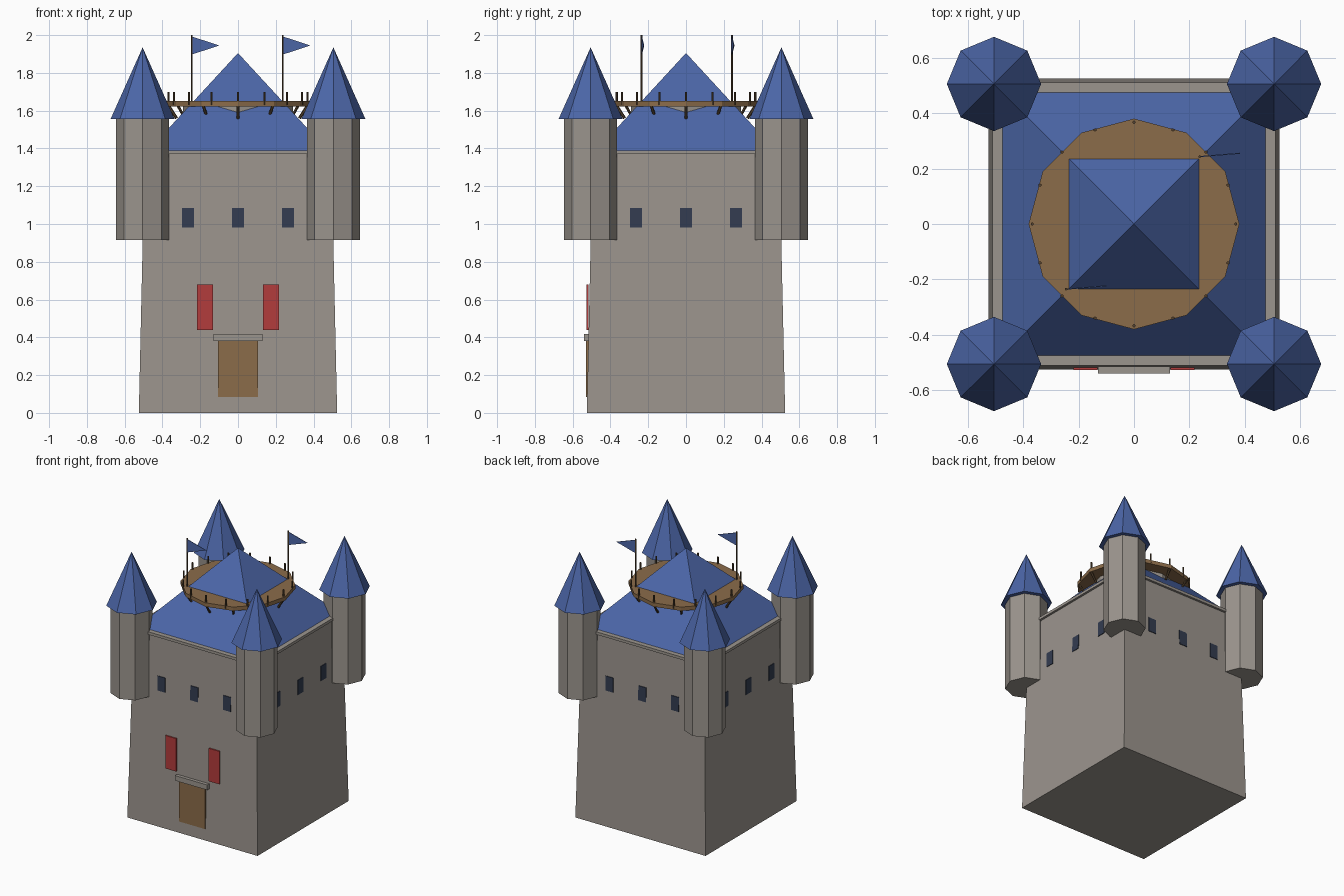
import bpy, bmesh, math
from mathutils import Vector, Matrix

cube = bpy.data.objects.get("Cube")
if cube:
    bpy.data.objects.remove(cube, do_unlink=True)


def material(name, rgb):
    m = bpy.data.materials.new(name)
    m.use_nodes = True
    m.diffuse_color = (*rgb, 1)
    m.node_tree.nodes["Principled BSDF"].inputs["Base Color"].default_value = (*rgb, 1)
    return m


STONE = material("grey stone", (0.33, 0.30, 0.27))
BLUE = material("blue roof", (0.072, 0.133, 0.39))
WOOD = material("brown wood", (0.26, 0.15, 0.068))
DARK = material("dark wood", (0.09, 0.055, 0.027))
RED = material("red cloth", (0.45, 0.045, 0.045))
NAVY = material("dark window", (0.033, 0.045, 0.08))


def finish(name, bm, mat):
    bmesh.ops.recalc_face_normals(bm, faces=bm.faces)
    mesh = bpy.data.meshes.new(name)
    bm.to_mesh(mesh)
    bm.free()
    mesh.materials.append(mat)
    ob = bpy.data.objects.new(name, mesh)
    bpy.context.collection.objects.link(ob)
    return ob


def prism(name, sides, r1, r2, z1, z2, mat, at=(0, 0), turn=0):
    """Upright prism, frustum or pyramid with its first corner at angle turn."""
    bm = bmesh.new()
    bmesh.ops.create_cone(bm, cap_ends=True, segments=sides, radius1=r1, radius2=r2,
                          depth=z2 - z1)
    # corners are rotated so that one lies exactly at the turn angle
    corner = max(bm.verts, key=lambda v: v.co.xy.length).co
    spin = turn - math.atan2(corner.y, corner.x)
    bmesh.ops.rotate(bm, verts=bm.verts, matrix=Matrix.Rotation(spin, 3, 'Z'))
    bmesh.ops.translate(bm, verts=bm.verts, vec=(*at, (z1 + z2) / 2))
    return finish(name, bm, mat)


def square(name, half1, half2, z1, z2, mat):
    k = math.sqrt(2)
    return prism(name, 4, half1 * k, half2 * k, z1, z2, mat, turn=math.pi / 4)


def box(name, lo, hi, mat):
    bm = bmesh.new()
    bmesh.ops.create_cube(bm, size=1)
    lo, hi = Vector(lo), Vector(hi)
    bmesh.ops.scale(bm, verts=bm.verts, vec=hi - lo)
    bmesh.ops.translate(bm, verts=bm.verts, vec=(lo + hi) / 2)
    return finish(name, bm, mat)


def rod(name, a, b, r, mat):
    a, b = Vector(a), Vector(b)
    bm = bmesh.new()
    bmesh.ops.create_cone(bm, cap_ends=True, segments=6, radius1=r, radius2=r,
                          depth=(b - a).length)
    rot = (b - a).to_track_quat('Z', 'Y').to_matrix().to_4x4()
    bmesh.ops.transform(bm, verts=bm.verts, matrix=Matrix.Translation((a + b) / 2) @ rot)
    return finish(name, bm, mat)


# Keep, ledge and main roof
BASE, TAPER = 0.525, 0.0225
square("keep_walls", BASE, BASE - TAPER * 1.37, 0, 1.37, STONE)
square("wall_ledge", 0.51, 0.51, 1.37, 1.39, STONE)
square("main_roof", 0.475, 0, 1.39, 1.905, BLUE)

# Corner towers
for fb, y in (("front", -0.505), ("back", 0.505)):
    for side, x in (("right", -0.505), ("left", 0.505)):
        prism(f"{fb}_{side}_tower", 8, 0.14, 0.14, 0.915, 1.56, STONE, (x, y))
        prism(f"{fb}_{side}_tower_roof", 8, 0.17, 0, 1.555, 1.935, BLUE, (x, y))

# Windows, three on each wall, leaning with the wall
for wall, name in enumerate(("front", "left", "back", "right")):
    turn = Matrix.Rotation(wall * math.pi / 2, 4, 'Z')
    for i in (-1, 0, 1):
        bm = bmesh.new()
        bmesh.ops.create_cube(bm, size=1)
        bmesh.ops.scale(bm, verts=bm.verts, vec=(0.062, 0.009, 0.105))
        lean = Matrix.Rotation(-math.atan(TAPER), 4, 'X')
        place = Matrix.Translation((i * 0.265, -(BASE - TAPER * 1.033), 1.033))
        bmesh.ops.transform(bm, verts=bm.verts, matrix=turn @ place @ lean)
        finish(f"{name}_window_{i + 2}", bm, NAVY)

# Door, lintel and banners
box("door", (-0.105, -0.53, 0.085), (0.105, -0.5, 0.385), WOOD)
box("door_lintel", (-0.13, -0.54, 0.38), (0.13, -0.5, 0.417), STONE)
for side, x in (("right", -0.175), ("left", 0.175)):
    box(f"{side}_banner", (x - 0.043, -0.526, 0.44), (x + 0.043, -0.517, 0.68), RED)

# Round gallery through the roof
prism("gallery_drum", 12, 0.29, 0.29, 1.56, 1.63, STONE)
prism("gallery_floor", 12, 0.38, 0.38, 1.622, 1.65, WOOD)
for i in range(16):
    a = math.tau * i / 16
    x, y = 0.367 * math.cos(a), 0.367 * math.sin(a)
    rod(f"gallery_post_{i + 1}", (x, y, 1.63), (x, y, 1.7), 0.006, DARK)
for i in range(12):
    a = math.tau * i / 12
    c, s = math.cos(a), math.sin(a)
    rod(f"gallery_strut_{i + 1}", (0.37 * c, 0.37 * s, 1.63),
        (0.325 * c, 0.325 * s, 1.56), 0.008, DARK)

# Flags
for name, x, y in (("front", -0.245, -0.235), ("back", 0.237, 0.243)):
    rod(f"{name}_flag_pole", (x, y, 1.6), (x, y, 2.0), 0.005, DARK)
    bm = bmesh.new()
    rings = []
    for dy in (-0.002, 0.002):
        rings.append([bm.verts.new((x + dx, y + bend + dy, z)) for dx, bend, z in
                      ((0, 0, 1.993), (0, 0, 1.897), (0.145, 0.012, 1.945))])
    for r in rings:
        bm.faces.new(r)
    for i in range(3):
        j = (i + 1) % 3
        bm.faces.new((rings[0][i], rings[0][j], rings[1][j], rings[1][i]))
    finish(f"{name}_flag", bm, BLUE)
